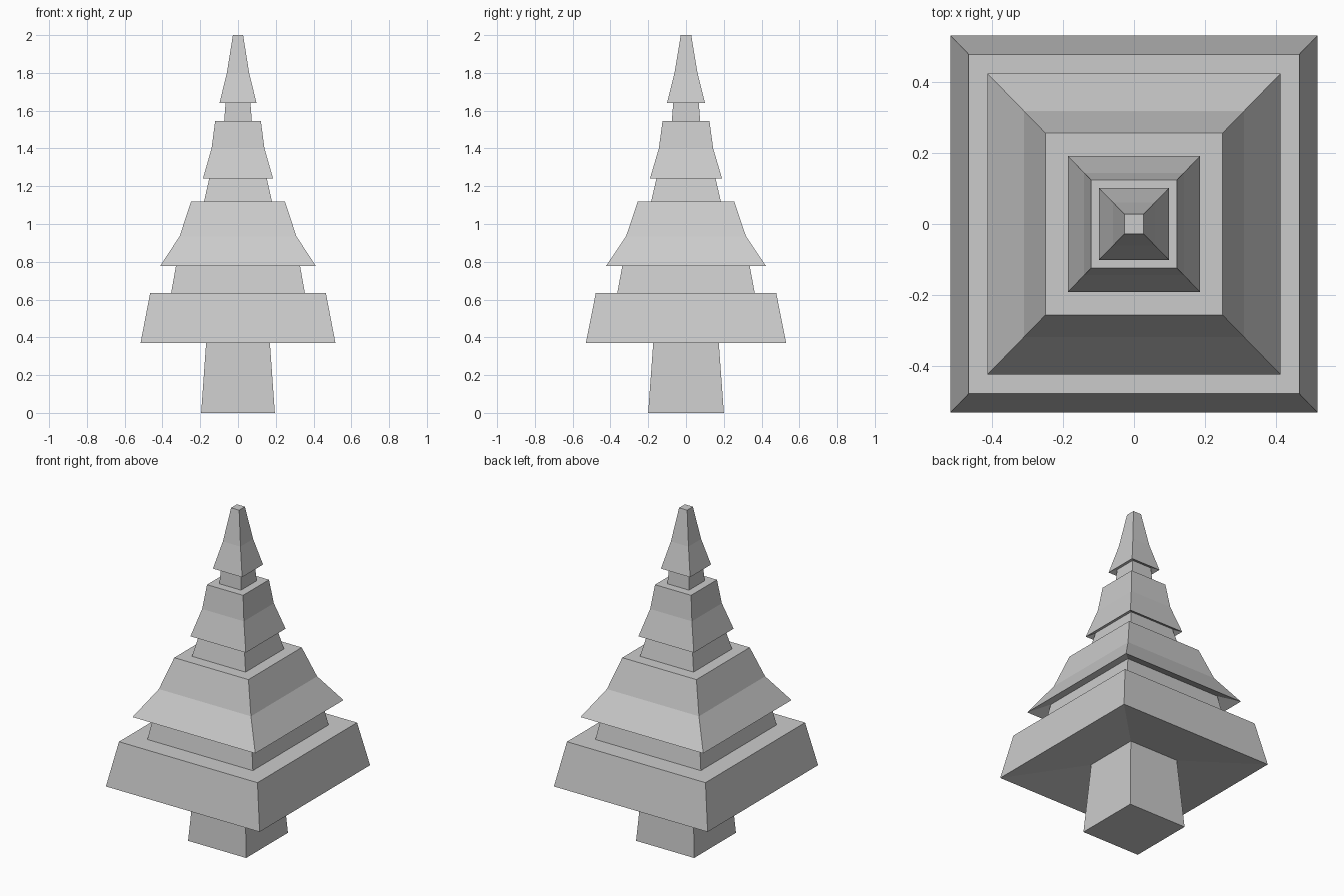
import bpy
import bmesh

if "Cube" in bpy.data.objects:
    bpy.data.objects.remove(bpy.data.objects["Cube"])

DEPTH = 1.027  # the tree is slightly deeper (y) than wide (x)


def loft(name, rings, cap_bottom=False, cap_top=False):
    """Stack of rectangular rings given as (half width, z), joined by flat quads."""
    bm = bmesh.new()
    loops = []
    for h, z in rings:
        d = h * DEPTH
        loops.append([bm.verts.new((sx * h, sy * d, z))
                      for sx, sy in ((-1, -1), (1, -1), (1, 1), (-1, 1))])
    for a, b in zip(loops, loops[1:]):
        for i in range(4):
            j = (i + 1) % 4
            bm.faces.new((a[i], a[j], b[j], b[i]))
    if cap_bottom:
        bm.faces.new(loops[0][::-1])
    if cap_top:
        bm.faces.new(loops[-1])
    mesh = bpy.data.meshes.new(name)
    bm.to_mesh(mesh)
    bm.free()
    obj = bpy.data.objects.new(name, mesh)
    bpy.context.collection.objects.link(obj)
    return obj


# Trunk and the short stems showing between the tiers
loft("trunk", [(0.195, 0), (0.165, 0.425)], cap_bottom=True)
loft("lower_stem", [(0.354, 0.635), (0.321, 0.82)])
loft("middle_stem", [(0.180, 1.118), (0.148, 1.26)])
loft("upper_stem", [(0.073, 1.545), (0.065, 1.655)])

# Branch tiers: hollowed underside, flared skirt, flat ledge up to the next stem
loft("bottom_tier", [(0.165, 0.425), (0.516, 0.37), (0.465, 0.635), (0.354, 0.635)])
loft("lower_tier", [(0.321, 0.82), (0.412, 0.778), (0.309, 0.935),
                    (0.249, 1.118), (0.180, 1.118)])
loft("upper_tier", [(0.148, 1.26), (0.186, 1.24), (0.140, 1.40),
                    (0.121, 1.545), (0.073, 1.545)])
loft("top_tier", [(0.065, 1.655), (0.098, 1.64), (0.059, 1.80),
                  (0.027, 2.0)], cap_top=True)
